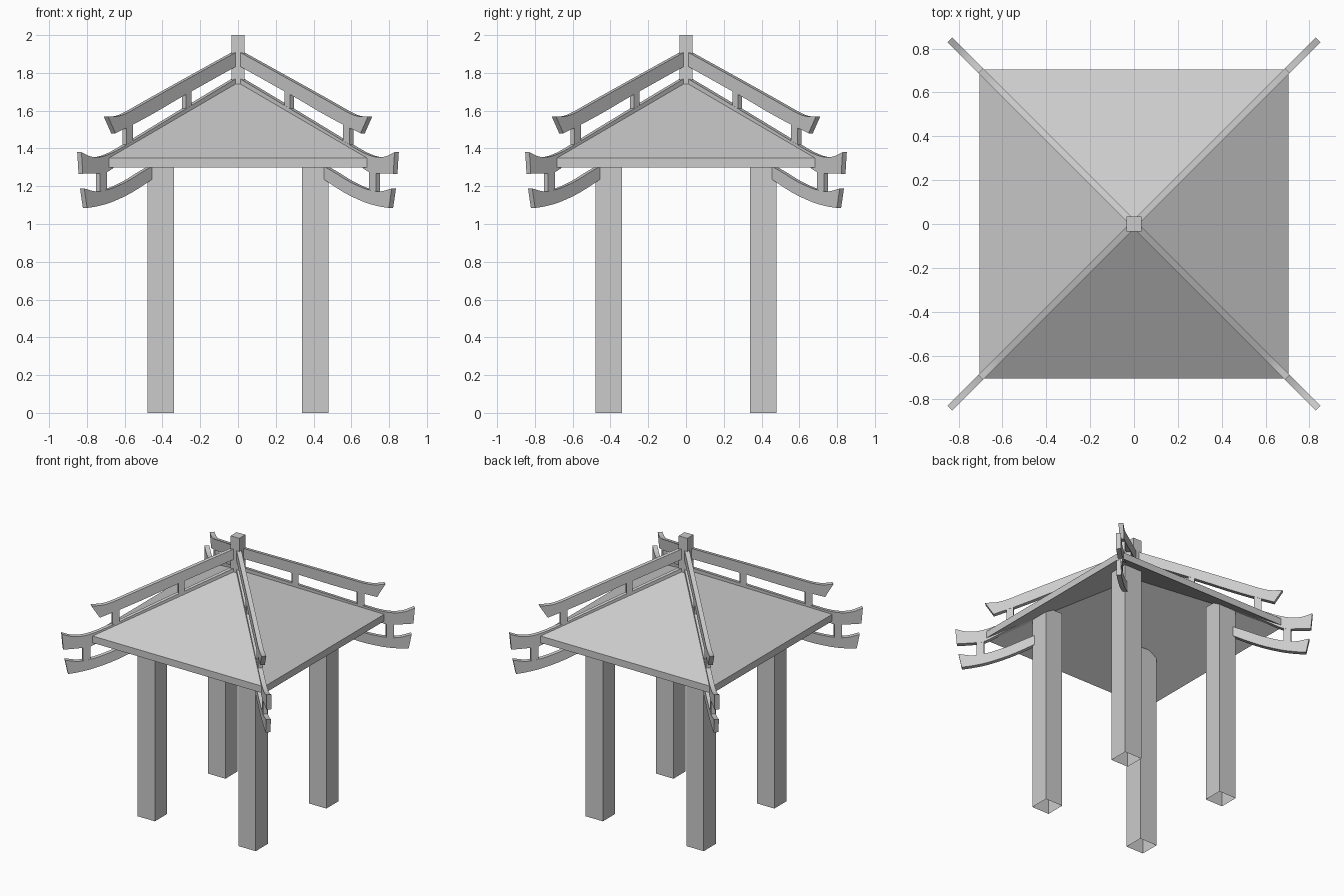
import bpy, bmesh, math
from mathutils import Vector

cube = bpy.data.objects.get("Cube")
if cube:
    bpy.data.objects.remove(cube, do_unlink=True)

GREY = (0.6, 0.6, 0.6, 1.0)
stone = bpy.data.materials.new("plain_grey")
stone.use_nodes = True
stone.diffuse_color = GREY
stone.node_tree.nodes["Principled BSDF"].inputs["Base Color"].default_value = GREY

CORNERS = {"front_left": (1, -1), "front_right": (-1, -1),
           "back_left": (1, 1), "back_right": (-1, 1)}


def finish(name, bm, recalc=True):
    if recalc:
        bmesh.ops.recalc_face_normals(bm, faces=bm.faces)
    mesh = bpy.data.meshes.new(name)
    bm.to_mesh(mesh)
    bm.free()
    mesh.materials.append(stone)
    obj = bpy.data.objects.new(name, mesh)
    bpy.context.collection.objects.link(obj)
    return obj


def box(name, half, z0, z1, cx=0, cy=0, capped=True):
    """Square upright box; uncapped ones are open tubes."""
    bm = bmesh.new()
    bmesh.ops.create_cube(bm, size=1)
    for v in bm.verts:
        v.co = (cx + v.co.x * 2 * half, cy + v.co.y * 2 * half,
                z1 if v.co.z > 0 else z0)
    if not capped:
        caps = [f for f in bm.faces if abs(f.normal.z) > 0.9]
        bmesh.ops.delete(bm, geom=caps, context='FACES_ONLY')
    return finish(name, bm, capped)


def smooth_path(points, steps=4):
    """Rounds a short list of points with a Catmull-Rom curve."""
    p = [Vector(q) for q in points]
    p = [2 * p[0] - p[1]] + p + [2 * p[-1] - p[-2]]
    out = []
    for a, b, c, d in zip(p, p[1:], p[2:], p[3:]):
        for i in range(steps):
            t = i / steps
            out.append(0.5 * (2 * b + (c - a) * t + (2 * a - 5 * b + 4 * c - d) * t * t
                              + (3 * b - a - 3 * c + d) * t ** 3))
    return out + [p[-2]]


def plate(name, outline, corner, thickness=0.032):
    """Upright plate on a roof diagonal; outline holds (x offset, height)."""
    sx, sy = corner
    side = Vector((-sy, sx, 0)).normalized() * thickness
    bm = bmesh.new()
    verts = [bm.verts.new(Vector((sx * r, sy * r, z)) - side / 2) for r, z in outline]
    face = bm.faces.new(verts)
    grown = bmesh.ops.extrude_face_region(bm, geom=[face], use_keep_orig=True)
    moved = [g for g in grown["geom"] if isinstance(g, bmesh.types.BMVert)]
    bmesh.ops.translate(bm, vec=side, verts=moved)
    obj = finish(name, bm)
    bpy.context.view_layer.objects.active = obj
    bpy.ops.object.select_all(action='DESELECT')
    obj.select_set(True)
    bpy.ops.object.shade_smooth_by_angle(angle=math.radians(30))


# Hollow pyramid roof: top and underside slopes joined by a thin fascia
HALF, EAVE, APEX, THICK = 0.705, 1.35, 1.762, 0.05
bm = bmesh.new()
shells = []
for drop in (0, THICK):
    rim = [bm.verts.new((x * HALF, y * HALF, EAVE - drop))
           for x, y in ((-1, -1), (1, -1), (1, 1), (-1, 1))]
    tip = bm.verts.new((0, 0, APEX - drop))
    for i in range(4):
        bm.faces.new((rim[i], rim[(i + 1) % 4], tip))
    shells.append(rim)
upper, lower = shells
for i in range(4):
    j = (i + 1) % 4
    bm.faces.new((upper[i], lower[i], lower[j], upper[j]))
finish("roof", bm)

# Square finial at the peak
box("finial", 0.035, 1.73, 2.0)

# Ridge beams: each has an upper and a lower edge, from the middle outwards
BEAMS = {
    "upper_ridge_beam": (
        [(0.02, 1.91), (0.3, 1.755), (0.5, 1.643), (0.6, 1.587), (0.65, 1.57), (0.7, 1.57)],
        [(0.02, 1.835), (0.3, 1.678), (0.45, 1.59), (0.56, 1.53), (0.66, 1.48)]),
    "middle_ridge_beam": (
        [(0.02, 1.77), (0.35, 1.572), (0.6, 1.42), (0.68, 1.375), (0.74, 1.355),
         (0.79, 1.357), (0.84, 1.38)],
        [(0.02, 1.705), (0.35, 1.51), (0.6, 1.35), (0.7, 1.277), (0.76, 1.268), (0.833, 1.266)]),
    "lower_bracket_beam": (
        [(0.44, 1.32), (0.52, 1.274), (0.6, 1.225), (0.69, 1.185), (0.76, 1.172), (0.825, 1.188)],
        [(0.44, 1.255), (0.52, 1.2), (0.6, 1.152), (0.69, 1.112), (0.76, 1.093), (0.81, 1.085)]),
}

# Short struts between the beams: inner x, outer x, bottom, top
STRUTS = {
    "inner_strut": (0.256, 0.285, 1.58, 1.71),
    "outer_strut": (0.566, 0.6, 1.4, 1.54),
    "bracket_strut": (0.705, 0.74, 1.16, 1.3),
}

for place, (sx, sy) in CORNERS.items():
    # Posts run up to the sloping underside and are open at the foot
    box("post_" + place, 0.07, 0, 1.47, sx * 0.408, sy * 0.408, capped=False)
    for name, (top, bottom) in BEAMS.items():
        plate(f"{name}_{place}", smooth_path(top) + smooth_path(bottom)[::-1], (sx, sy))
    for name, (r0, r1, z0, z1) in STRUTS.items():
        plate(f"{name}_{place}", [(r0, z0), (r1, z0), (r1, z1), (r0, z1)], (sx, sy), 0.03)
